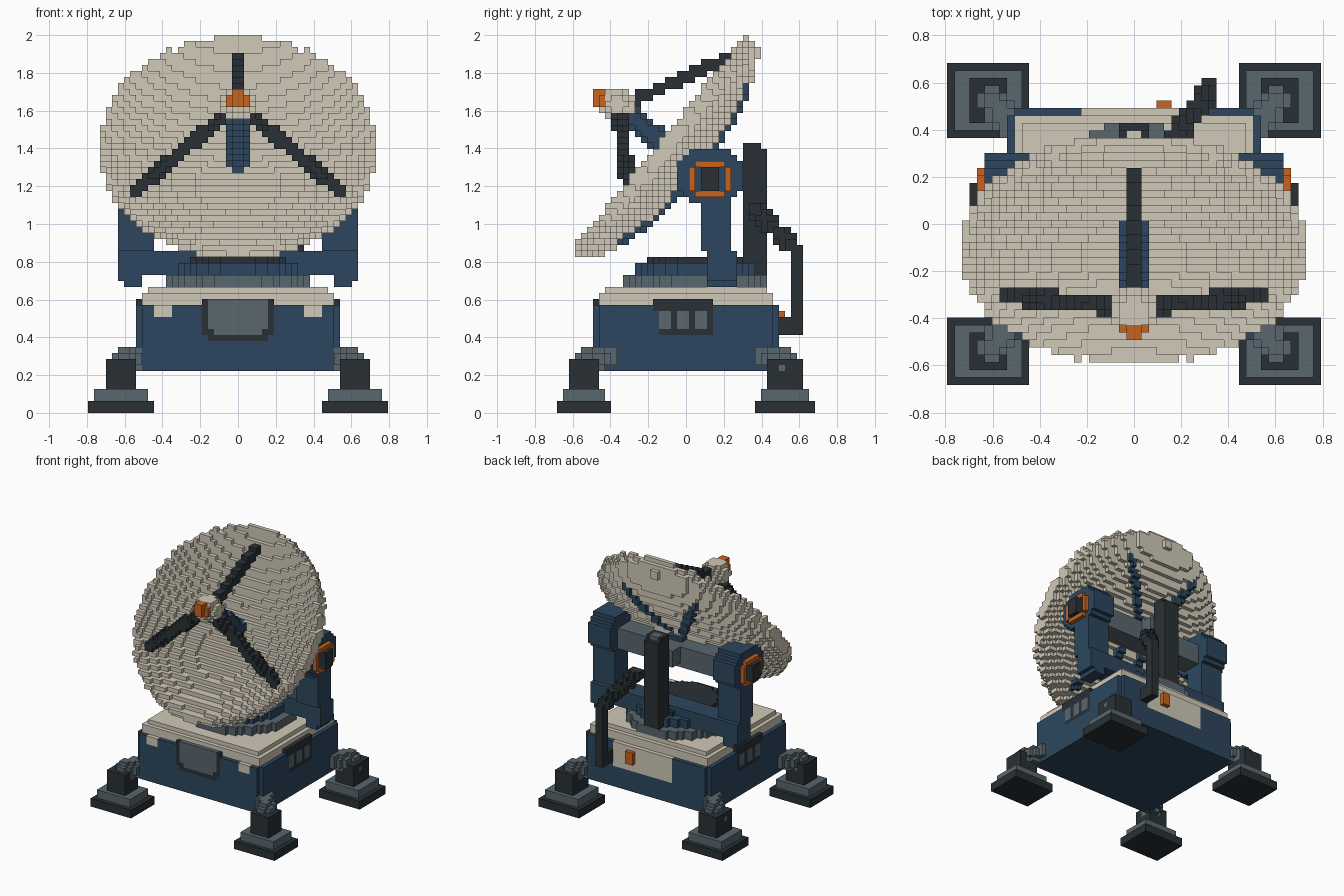
import bpy, bmesh, math
from mathutils import Vector

if "Cube" in bpy.data.objects:
    bpy.data.objects.remove(bpy.data.objects["Cube"], do_unlink=True)

V = 2 / 63          # edge length of one block
cells = {}          # (x, y, z) block -> (part name, colour name)

COLOURS = {
    "navy_blue": (0.025, 0.062, 0.112),
    "warm_cream": (0.640, 0.585, 0.480),
    "charcoal": (0.022, 0.030, 0.036),
    "slate_grey": (0.100, 0.135, 0.157),
    "signal_orange": (0.580, 0.125, 0.014),
}


def fill(part, colour, lo, hi, test=None, mirror=False, overwrite=True):
    """Fill the blocks whose centre lies between lo and hi and passes the test."""
    for i in range(math.floor(lo[0]), math.ceil(hi[0])):
        for j in range(math.floor(lo[1]), math.ceil(hi[1]) + 1):
            for k in range(max(0, math.floor(lo[2])), math.ceil(hi[2])):
                c = Vector((i + 0.5, j, k + 0.5))
                if any(c[a] < lo[a] or c[a] > hi[a] for a in range(3)):
                    continue
                if test and not test(c):
                    continue
                for key in ((i, j, k), (-i - 1, j, k)) if mirror else ((i, j, k),):
                    if overwrite or key not in cells:
                        cells[key] = (part, colour)


def tube(part, colour, points, r, mirror=False, overwrite=True):
    """Fill a round rod along a path."""
    for a, b in zip(points, points[1:]):
        a, b = Vector(a), Vector(b)
        d = b - a

        def near(c):
            t = min(1, max(0, (c - a).dot(d) / max(d.length_squared, 1e-6)))
            return (c - a - d * t).length <= r
        lo = [min(a[n], b[n]) - r for n in range(3)]
        hi = [max(a[n], b[n]) + r for n in range(3)]
        fill(part, colour, lo, hi, near, mirror, overwrite)


def disc(part, colour, r, z0, z1, cy):
    fill(part, colour, (-r, cy - r, z0), (r, cy + r, z1),
         lambda c: math.hypot(c.x, c.y - cy) <= r)


# Four feet: stepped pad, post and bracket to the body corner
for name, y0, y1, py0, py1, s in (("front", -21.5, -12.5, -19.5, -14.5, -1),
                                  ("back", 11.5, 21.5, 13.5, 19.5, 1)):
    fill(name + "_foot_pads", "charcoal", (14, y0, 0), (25, y1, 2), mirror=True)
    fill(name + "_foot_plates", "slate_grey", (15, y0 + 1, 2), (24, y1 - 1, 4), mirror=True)
    fill(name + "_leg_posts", "charcoal", (17, py0, 4), (22, py1, 9), mirror=True)
    tube(name + "_leg_brackets", "slate_grey",
         ((19, 16.5 * s, 8.7), (16, 13 * s, 9.5)), 2.1, mirror=True)
fill("leg_bolts", "slate_grey", (21, 15.5, 7), (22, 16.5, 8), mirror=True)

# Body case with chamfered corners and stepped lid
fill("body", "navy_blue", (-17, -15.5, 7), (17, 15.5, 18),
     lambda c: abs(c.x) + abs(c.y) < 31)
fill("lid", "warm_cream", (-16, -14.5, 18), (16, 14.5, 20))
fill("lid_top", "warm_cream", (-15, -13.5, 20), (15, 13.5, 21))

# Front hatch and lamps
fill("hatch_frame", "charcoal", (-6, -15.5, 12), (6, -14.5, 19),
     lambda c: abs(c.x) - c.z < -7.5)
fill("hatch", "slate_grey", (-5, -15.5, 13), (5, -14.5, 19),
     lambda c: abs(c.x) - c.z < -9.5)
fill("front_lamps", "warm_cream", (11, -15.5, 16), (14, -14.5, 18), mirror=True)

# Side vents with three slots
fill("vent_frames", "charcoal", (16, -5.5, 13), (17, 4.5, 19),
     lambda c: c.z > 17 or c.y > -4.5, mirror=True)
for y0, y1 in ((-4.5, -2.5), (-1.5, 0.5), (1.5, 3.5)):
    fill("vent_slots", "slate_grey", (16, y0, 14), (17, y1, 17), mirror=True)

# Back panel and switch
fill("back_panel", "warm_cream", (-7, 14.5, 12), (9, 15.5, 18))
fill("switch", "signal_orange", (3, 15.5, 14), (5, 16.5, 17))

# Turntable
disc("turntable_ring", "slate_grey", 12.1, 21, 23, 1.5)
disc("turntable", "navy_blue", 10.1, 23, 25, 1.5)
disc("turntable_cap", "charcoal", 8.1, 25, 26, 1.5)

# Yoke: crossbeam, columns and bearing heads
fill("crossbeam", "navy_blue", (-16, 3.5, 23), (16, 8.5, 27))
fill("yoke_columns", "navy_blue", (16, 3.5, 21), (20, 8.5, 23),
     lambda c: c.x < 19 or c.z > 22, mirror=True)
fill("yoke_columns", "navy_blue", (14, 3.5, 23), (20, 8.5, 27), mirror=True)
fill("yoke_columns", "navy_blue", (14, 2.5, 27), (20, 7.5, 36), mirror=True)
fill("bearing_heads", "navy_blue", (14, -1.5, 35), (20, 9.5, 44),
     lambda c: abs(c.y - 4) + abs(c.z - 39.5) <= 7.6, mirror=True)
fill("bearing_rings", "signal_orange", (20, 0.5, 36), (21, 7.5, 42),
     lambda c: abs(c.y - 4) + abs(c.z - 39) <= 5
     and not (abs(c.y - 4) < 2.1 and abs(c.z - 39) < 2), mirror=True)
fill("bearing_caps", "charcoal", (20, 2.5, 37), (22, 5.5, 41), mirror=True)

# Axle and rear mast
fill("axle", "slate_grey", (-14, 1.5, 36), (14, 6.5, 41))
fill("mast_bracket", "slate_grey", (-3, 6.5, 37), (3, 9.5, 41))
fill("mast", "charcoal", (-2, 9.5, 23), (2, 13.5, 45),
     lambda c: c.z < 44 or c.y < 12.5)
fill("mast_cap", "slate_grey", (-1, 10.5, 44), (1, 12.5, 45))

# Cable from the mast to the back of the body
tube("cable", "charcoal", ((5.5, 11.5, 34), (10, 18, 27.5)), 1.45)
fill("cable", "charcoal", (9, 15.5, 13), (11, 19.5, 16))
fill("cable", "charcoal", (9, 17.5, 13), (11, 19.5, 28))

# Dish: tilted bowl with a thick rim, and ribs behind
CENTRE = Vector((0, -3.65, 44.4))
AXIS = Vector((0, -0.777, 0.63))
UP = Vector((0, 0.63, 0.777))


def dish_coords(c):
    p = c - CENTRE
    u = p.dot(UP)
    return u, math.hypot(p.x, u), p.dot(AXIS)


def back_depth(r):
    q = (r / 23) ** 2
    return -6.4 + 2 * q + 2.9 * q ** 3


def in_shell(c):
    u, r, d = dish_coords(c)
    return r <= 23 and back_depth(r) <= d <= -4.2 + 5.5 * (r / 23) ** 2


def in_rib(c):
    u, r, d = dish_coords(c)
    across = abs(abs(c.x) * 0.866 - abs(u) * 0.5)
    return 4 < r < 19.5 and across < 0.9 and back_depth(r) - 0.8 < d < back_depth(r)


BOX = (-24, -22, 22), (24, 16, 63)
fill("dish", "warm_cream", *BOX, in_shell)
fill("dish_ribs", "navy_blue", *BOX, in_rib, overwrite=False)
tube("dish_hub", "navy_blue", ((0, 1, 41.2), (0, 2.5, 40)), 2.6, overwrite=False)

# Feed arm, struts, horn and beacon
tube("feed_arm", "navy_blue", ((0, 0.3, 41.8), (0, -10, 50)), 1.95)
tube("top_strut", "charcoal", ((0, 7, 59.2), (0, -9.5, 51.7)), 1.15)
tube("side_struts", "charcoal", ((17.2, -9.5, 37), (2.5, -11, 49.3)), 1.25, mirror=True)
tube("feed_horn", "warm_cream", ((0, -11, 51.3), (0, -12, 51.7)), 2.75)
fill("beacon", "signal_orange", (-2, -15.5, 51), (2, -13.5, 54),
     lambda c: abs(c.x) < 1 or (c.z < 53 and c.y > -14.5))

# Turn the blocks into one mesh per part, keeping exposed faces only
materials = {}
for name, rgb in COLOURS.items():
    m = bpy.data.materials.new(name)
    m.use_nodes = True
    m.diffuse_color = (*rgb, 1)
    bsdf = next(n for n in m.node_tree.nodes if n.type == "BSDF_PRINCIPLED")
    bsdf.inputs["Base Color"].default_value = (*rgb, 1)
    bsdf.inputs["Roughness"].default_value = 0.8
    materials[name] = m

parts = {}
for key, label in cells.items():
    parts.setdefault(label, []).append(key)

for (name, colour), keys in parts.items():
    bm = bmesh.new()
    verts = {}

    def corner(p):
        if p not in verts:
            verts[p] = bm.verts.new((p[0] * V, (p[1] - 0.5) * V, p[2] * V))
        return verts[p]

    for key in keys:
        for axis in range(3):
            a, b = (axis + 1) % 3, (axis + 2) % 3
            for side in (0, 1):
                other = list(key)
                other[axis] += 2 * side - 1
                if tuple(other) in cells:
                    continue
                quad = []
                for da, db in ((0, 0), (1, 0), (1, 1), (0, 1)):
                    p = list(key)
                    p[axis] += side
                    p[a] += da
                    p[b] += db
                    quad.append(corner(tuple(p)))
                bm.faces.new(quad if side else quad[::-1])
    if bm.faces:
        mesh = bpy.data.meshes.new(name)
        bm.to_mesh(mesh)
        mesh.materials.append(materials[colour])
        bpy.context.collection.objects.link(bpy.data.objects.new(name, mesh))
    bm.free()
